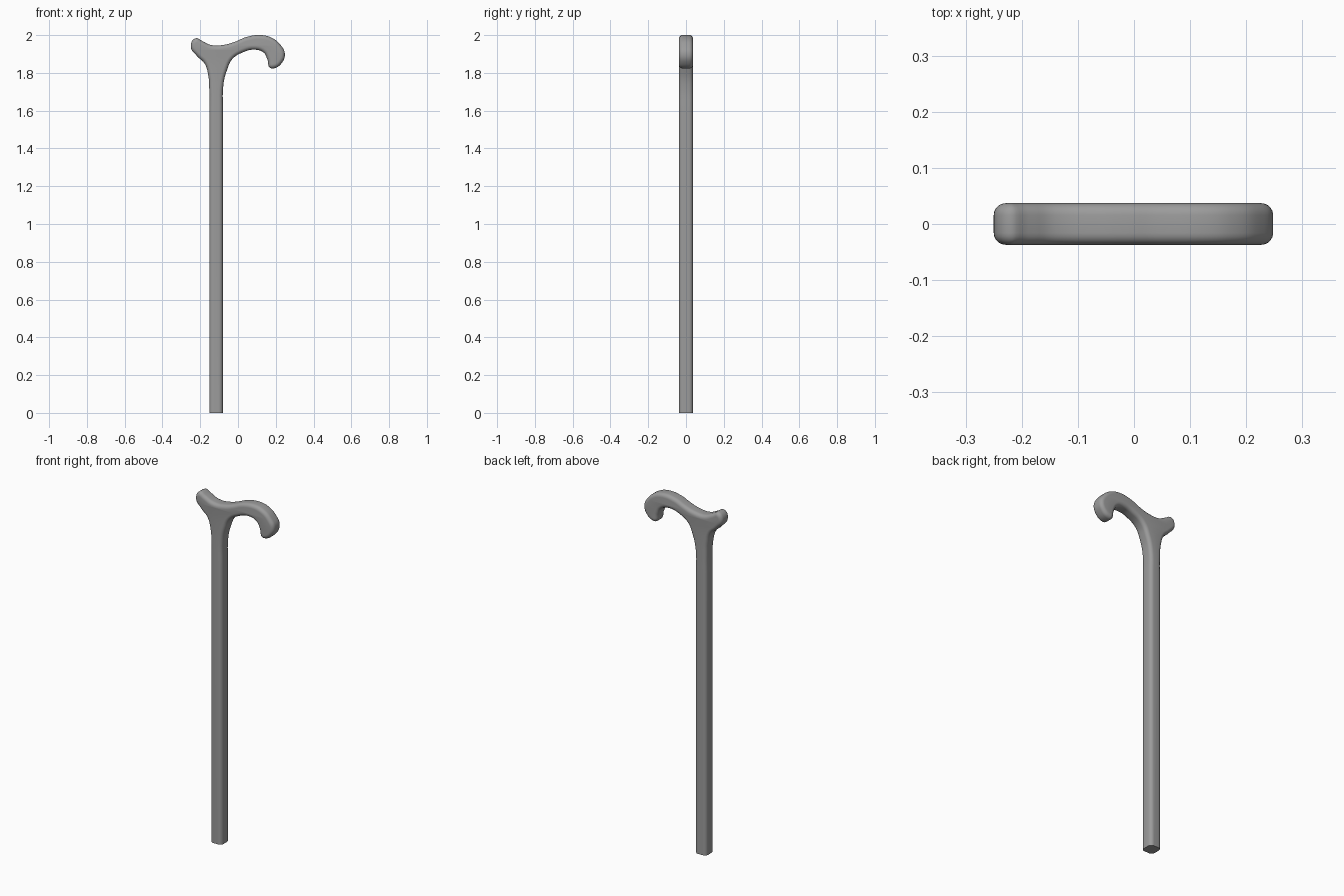
import bpy
import bmesh
from math import radians

cube = bpy.data.objects.get("Cube")
if cube:
    bpy.data.objects.remove(cube, do_unlink=True)

HALF_DEPTH = 0.037
ROUND = 0.021

# Side profile: knob, shaft (runs past the floor, trimmed later), hooked grip
outline = [
    (-.225, 1.983), (-.25, 1.94), (-.214, 1.886), (-.177, 1.85),
    (-.158, 1.79), (-.152, 1.71), (-.152, 1.6), (-.152, -.1),
    (-.08, -.1), (-.08, 1.6), (-.077, 1.74), (-.06, 1.81),
    (-.03, 1.873), (.024, 1.908), (.087, 1.923), (.135, 1.908),
    (.156, 1.87), (.168, 1.828), (.19, 1.824), (.23, 1.85),
    (.248, 1.902), (.225, 1.948), (.182, 1.984), (.124, 2.0),
    (.045, 1.99), (-.013, 1.966), (-.066, 1.95), (-.14, 1.947),
    (-.188, 1.968),
]

curve = bpy.data.curves.new("cane_profile", "CURVE")
curve.dimensions = "2D"
curve.fill_mode = "BOTH"
curve.resolution_u = 5
curve.extrude = HALF_DEPTH - ROUND
curve.bevel_depth = ROUND
curve.bevel_resolution = 4
curve.offset = -ROUND
spline = curve.splines.new("BEZIER")
spline.bezier_points.add(len(outline) - 1)
spline.use_cyclic_u = True
for point, (x, z) in zip(spline.bezier_points, outline):
    straight = z < 1.65
    point.co = (x, z, 0)
    point.handle_left_type = point.handle_right_type = "VECTOR" if straight else "AUTO"

cane = bpy.data.objects.new("walking_cane", curve)
bpy.context.collection.objects.link(cane)
cane.rotation_euler = (radians(90), 0, 0)
bpy.ops.object.select_all(action="DESELECT")
cane.select_set(True)
bpy.context.view_layer.objects.active = cane
bpy.ops.object.convert(target="MESH")
bpy.ops.object.transform_apply(rotation=True)

# Weld the body and trim the foot flat on the floor
bm = bmesh.new()
bm.from_mesh(cane.data)
bmesh.ops.remove_doubles(bm, verts=bm.verts, dist=0.0002)
cut = bmesh.ops.bisect_plane(
    bm, geom=bm.verts[:] + bm.edges[:] + bm.faces[:],
    plane_co=(0, 0, 0), plane_no=(0, 0, -1), clear_outer=True)
rim = [e for e in cut["geom_cut"] if isinstance(e, bmesh.types.BMEdge)]
bmesh.ops.holes_fill(bm, edges=rim, sides=0)
bmesh.ops.recalc_face_normals(bm, faces=bm.faces)
bm.to_mesh(cane.data)
bm.free()
bpy.ops.object.shade_smooth_by_angle(angle=radians(40))

# Plain grey finish
grey = bpy.data.materials.new("grey")
grey.use_nodes = True
color = (0.33, 0.33, 0.33, 1)
grey.diffuse_color = color
grey.node_tree.nodes["Principled BSDF"].inputs["Base Color"].default_value = color
cane.data.materials.clear()
cane.data.materials.append(grey)
